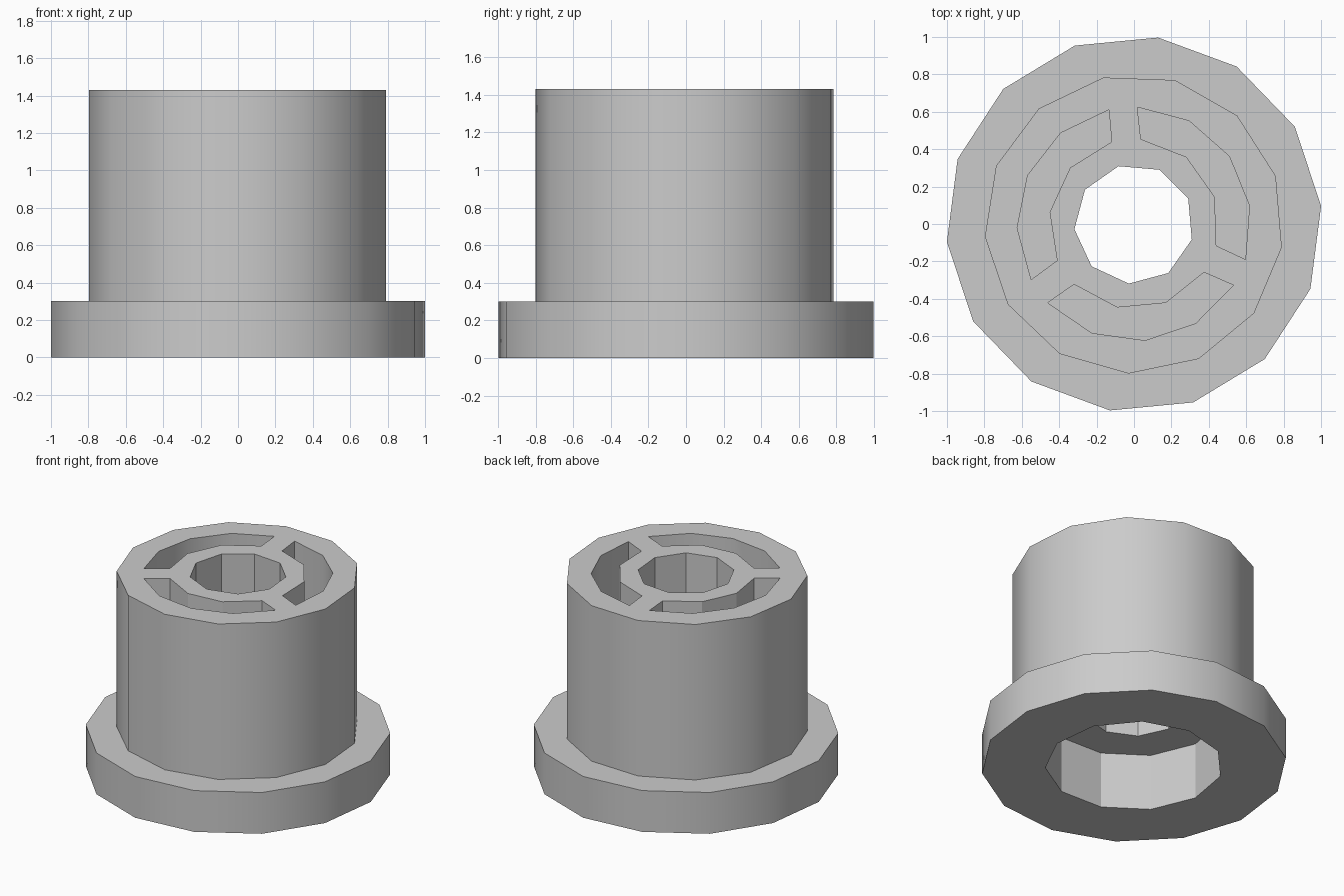
import bpy
import bmesh
from math import radians, cos, sin

cube = bpy.data.objects.get("Cube")
if cube:
    bpy.data.objects.remove(cube, do_unlink=True)

grey = bpy.data.materials.new("plain grey")
grey.use_nodes = True
colour = (0.6, 0.6, 0.6, 1)
grey.diffuse_color = colour
grey.node_tree.nodes["Principled BSDF"].inputs["Base Color"].default_value = colour


def arc(radius, start, step, count):
    """Points along a circle; angles in degrees."""
    angles = [radians(start + step * i) for i in range(count)]
    return [(radius * cos(a), radius * sin(a)) for a in angles]


def ring(radius, sides, phase):
    return arc(radius, phase, 360 / sides, sides)


def prism(name, outline, bottom, top):
    """Upright solid with the given counter-clockwise outline."""
    bm = bmesh.new()
    face = bm.faces.new([bm.verts.new((x, y, bottom)) for x, y in outline])
    result = bmesh.ops.extrude_face_region(bm, geom=[face])
    raised = [v for v in result["geom"] if isinstance(v, bmesh.types.BMVert)]
    bmesh.ops.translate(bm, verts=raised, vec=(0, 0, top - bottom))
    bmesh.ops.recalc_face_normals(bm, faces=bm.faces)
    mesh = bpy.data.meshes.new(name)
    bm.to_mesh(mesh)
    bm.free()
    mesh.materials.append(grey)
    obj = bpy.data.objects.new(name, mesh)
    bpy.context.collection.objects.link(obj)
    return obj


def combine(target, tool, operation):
    """Apply a boolean and discard the tool."""
    bpy.context.view_layer.objects.active = target
    mod = target.modifiers.new(operation.lower(), "BOOLEAN")
    mod.operation = operation
    mod.solver = "EXACT"
    mod.object = tool
    tool.hide_render = True
    bpy.ops.object.modifier_apply(modifier=mod.name)
    bpy.data.objects.remove(tool, do_unlink=True)


HEIGHT, FLANGE, RECESS, SLOT_FLOOR = 1.43, 0.3, 0.41, 0.55

# Flange and barrel
bushing = prism("flanged_bushing", ring(1.005, 14, 5.5), 0, FLANGE)
barrel = prism("barrel", ring(0.8, 13, -9), FLANGE / 2, HEIGHT)
combine(bushing, barrel, "UNION")

# Central bore and wider recess underneath
bore = prism("bore_cutter", ring(0.32, 9, -15), -0.1, HEIGHT + 0.1)
combine(bushing, bore, "DIFFERENCE")
recess = prism("recess_cutter", ring(0.585, 11, -10), -0.1, RECESS)
combine(bushing, recess, "DIFFERENCE")

# Three curved blind slots in the top, leaving spokes between
for turn in (0, 120, 240):
    outer = arc(0.625, turn - 17.6, 26.5, 5)
    inner = arc(0.455, turn - 14.8, 33.4, 4)
    slot = prism("slot_cutter", outer + inner[::-1], SLOT_FLOOR, HEIGHT + 0.1)
    combine(bushing, slot, "DIFFERENCE")

# Smooth outer walls, crisp inner facets and rims
bpy.ops.object.select_all(action="DESELECT")
bushing.select_set(True)
bpy.context.view_layer.objects.active = bushing
bpy.ops.object.shade_smooth_by_angle(angle=radians(30))
